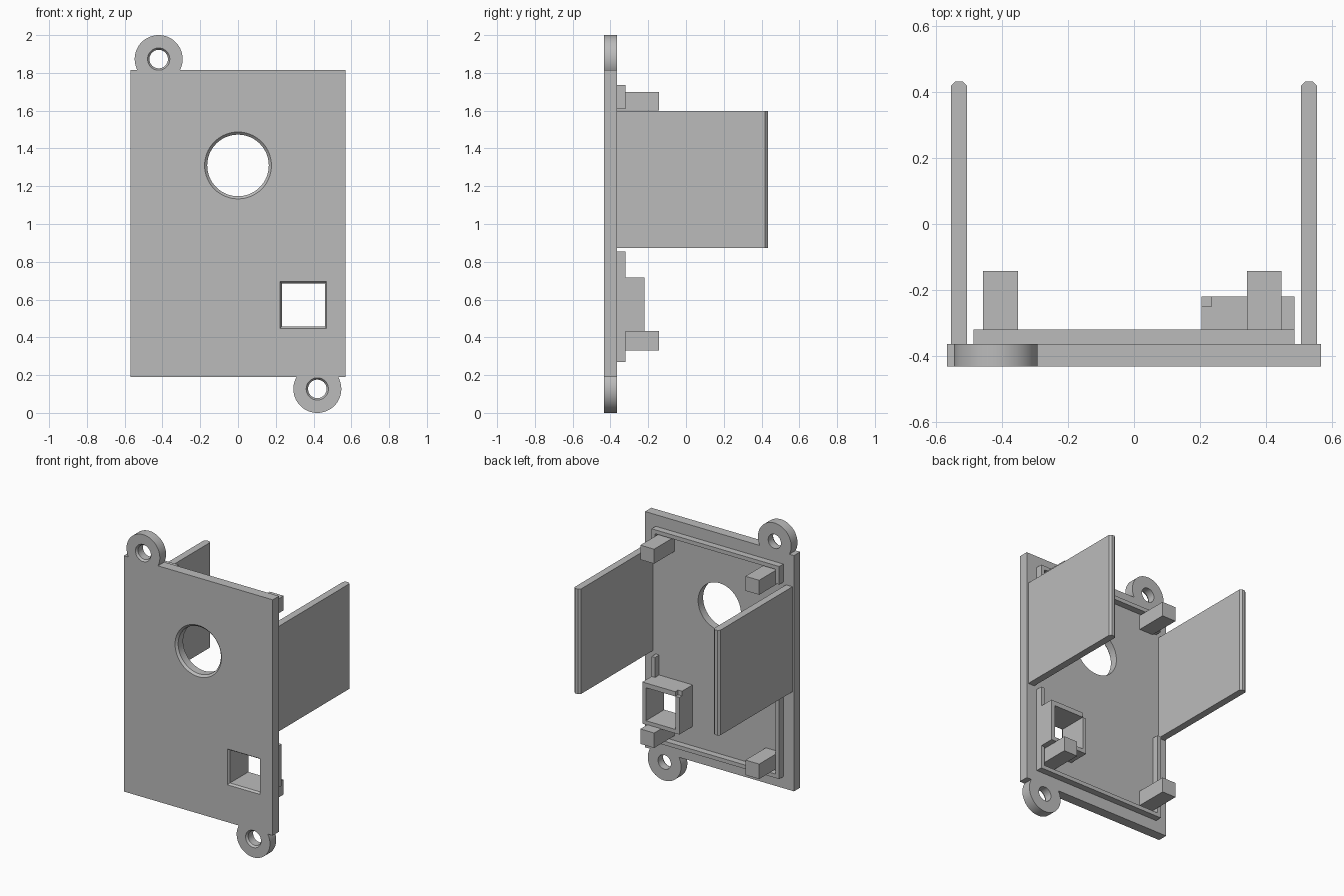
import bpy
import bmesh
from mathutils import Matrix, Vector

if "Cube" in bpy.data.objects:
    bpy.data.objects.remove(bpy.data.objects["Cube"], do_unlink=True)

grey = bpy.data.materials.new("plain grey")
grey.use_nodes = True
grey.diffuse_color = (0.5, 0.5, 0.5, 1)
grey.node_tree.nodes["Principled BSDF"].inputs["Base Color"].default_value = (0.5, 0.5, 0.5, 1)

FRONT, BACK = -0.433, -0.365   # front and back faces of the plate
RIM = -0.32                    # back of the locating rim
CHAMFER = 0.014


def finish(name, bm):
    bmesh.ops.recalc_face_normals(bm, faces=bm.faces)
    mesh = bpy.data.meshes.new(name)
    bm.to_mesh(mesh)
    bm.free()
    mesh.materials.append(grey)
    obj = bpy.data.objects.new(name, mesh)
    bpy.context.collection.objects.link(obj)
    return obj


def box(name, x, y, z):
    bm = bmesh.new()
    size = Vector((x[1] - x[0], y[1] - y[0], z[1] - z[0]))
    mid = Vector((sum(x), sum(y), sum(z))) / 2
    bmesh.ops.create_cube(bm, size=1, matrix=Matrix.Translation(mid) @ Matrix.Diagonal(size).to_4x4())
    return finish(name, bm)


def cone(name, x, z, y, r_front, r_back, segments=64, turn=0):
    """Prism or taper running along y; r_front is at y[0]."""
    bm = bmesh.new()
    place = Matrix.Translation((x, sum(y) / 2, z)) @ Matrix.Rotation(-1.5707963, 4, 'X')
    bmesh.ops.create_cone(bm, cap_ends=True, segments=segments, radius1=r_front, radius2=r_back,
                          depth=y[1] - y[0], matrix=place @ Matrix.Rotation(turn, 4, 'Z'))
    return finish(name, bm)


def combine(obj, tool, operation):
    mod = obj.modifiers.new(operation.title(), 'BOOLEAN')
    mod.operation, mod.object, mod.solver = operation, tool, 'EXACT'
    bpy.context.view_layer.objects.active = obj
    bpy.ops.object.modifier_apply(modifier=mod.name)
    bpy.data.objects.remove(tool, do_unlink=True)


def cut_hole(obj, x, z, radius, segments=64, turn=0, grow=CHAMFER):
    """Through hole with a chamfered front edge."""
    over = 0.01
    combine(obj, cone("cutter", x, z, (FRONT - 0.1, BACK + 0.3), radius, radius, segments, turn), 'DIFFERENCE')
    slope = grow * over / CHAMFER
    combine(obj, cone("cutter", x, z, (FRONT - over, FRONT + CHAMFER),
                      radius + grow + slope, radius, segments, turn), 'DIFFERENCE')


# Front plate with two screw ears
plate = box("front_plate", (-0.568, 0.568), (FRONT, BACK), (0.19, 1.815))
ears = [(-0.42, 1.873), (0.42, 0.127)]
for x, z in ears:
    combine(plate, cone("ear", x, z, (FRONT, BACK), 0.127, 0.127), 'UNION')
for x, z in ears:
    cut_hole(plate, x, z, 0.049, 48, grow=0.01)

# Round window and square window
cut_hole(plate, 0, 1.31, 0.163)
SQUARE = (0.346, 0.571, 0.1135 * 2 ** 0.5, 4, 0.7853982)
cut_hole(plate, *SQUARE)

# Square socket behind the square window, with a notched corner
socket = box("square_socket", (0.205, 0.487), (BACK, -0.22), (0.43, 0.717))
cut_hole(socket, *SQUARE)
combine(socket, box("cutter", (0.19, 0.236), (-0.25, -0.2), (0.685, 0.74)), 'DIFFERENCE')

# Locating rim: bars along top and bottom, with returns up and down the sides
T = 0.027
for label, low, high in (("top", 1.735 - T, 1.735), ("bottom", 0.27, 0.27 + T)):
    box(label + "_rim", (-0.487, 0.487), (BACK, RIM), (low, high))
for side, sign in (("left", 1), ("right", -1)):
    x = sorted((sign * 0.487, sign * (0.487 - T)))
    box(side + "_upper_rim", x, (BACK, RIM), (1.61, 1.735 - T))
    box(side + "_lower_rim", x, (BACK, RIM), (0.27 + T, 0.855))

# Four mounting pegs
for side, x in (("left", (0.343, 0.448)), ("right", (-0.458, -0.353))):
    for level, z in (("upper", (1.60, 1.70)), ("lower", (0.33, 0.433))):
        box(f"{side}_{level}_peg", x, (BACK, -0.143), z)

# Side walls with chamfered free edges
for side, sign in (("left", 1), ("right", -1)):
    x = sorted((sign * 0.507, sign * 0.556))
    wall = box(side + "_wall", x, (BACK, 0.433), (0.873, 1.597))
    bm = bmesh.new()
    bm.from_mesh(wall.data)
    edges = [e for e in bm.edges if all(v.co.y > 0 for v in e.verts)
             and abs(e.verts[0].co.z - e.verts[1].co.z) > 0.1]
    bmesh.ops.bevel(bm, geom=edges, offset=0.014, segments=1, affect='EDGES')
    bm.to_mesh(wall.data)
    bm.free()

# Smooth the round holes and ears, keep corners crisp
bpy.ops.object.select_all(action='DESELECT')
plate.select_set(True)
bpy.context.view_layer.objects.active = plate
bpy.ops.object.shade_smooth_by_angle(angle=0.5)
